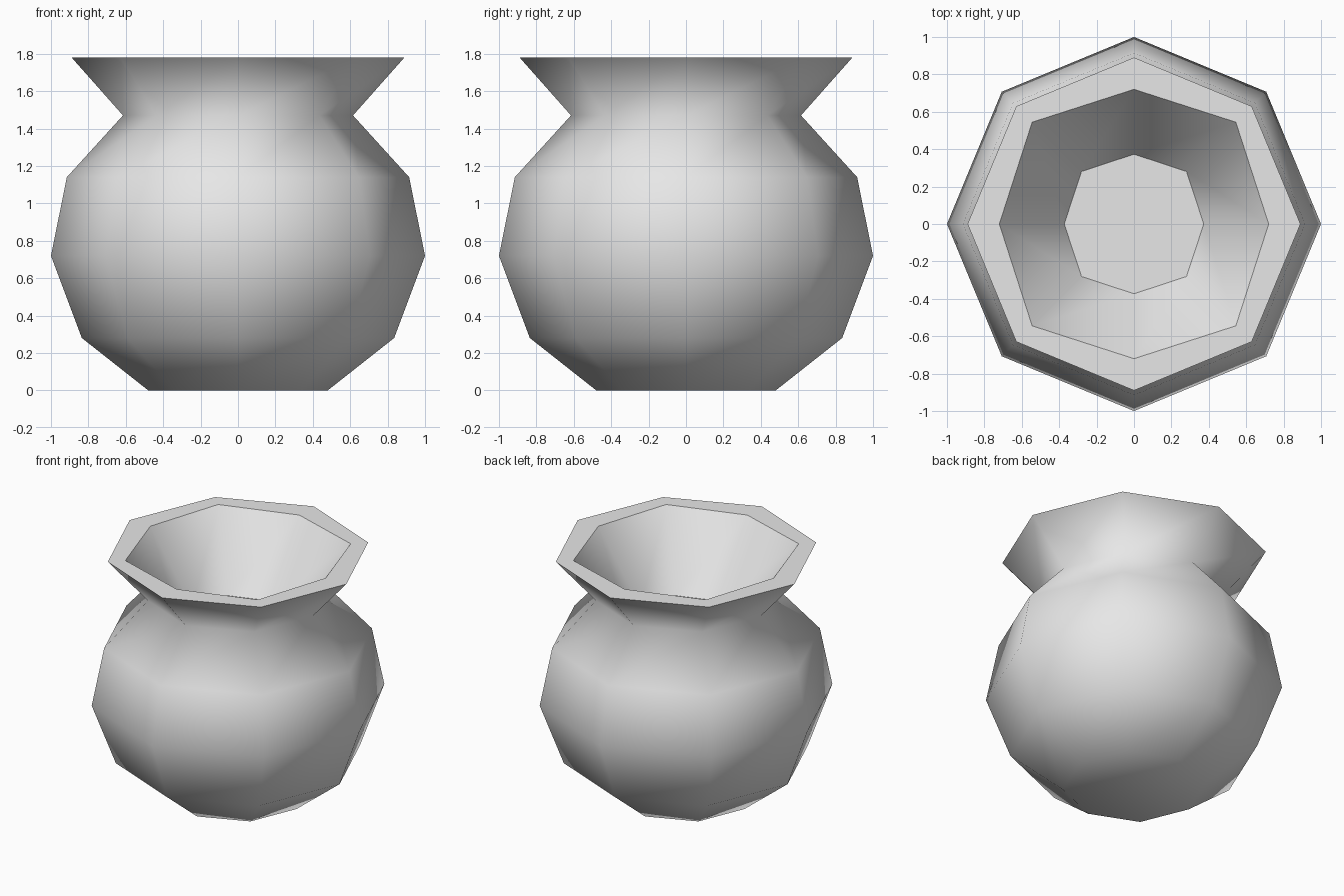
import bpy, bmesh
from math import cos, sin, pi

if "Cube" in bpy.data.objects:
    bpy.data.objects.remove(bpy.data.objects["Cube"], do_unlink=True)

SIDES = 8

# Clay colour
clay = bpy.data.materials.new("light_grey")
clay.use_nodes = True
grey = (0.8, 0.8, 0.8, 1.0)
clay.diffuse_color = grey
clay.node_tree.nodes["Principled BSDF"].inputs["Base Color"].default_value = grey

# Rings from the base, up the outside, over the rim and down to the inner floor:
# (radius on the axes, radius on the diagonals, height, has a hard edge)
profile = [
    (0.48, 0.48, 0.0, False),    # base
    (0.835, 0.835, 0.28, False),
    (1.0, 1.0, 0.72, False),     # belly
    (0.915, 0.915, 1.14, False),
    (0.615, 0.615, 1.47, False), # neck
    (0.89, 0.89, 1.78, True),    # outer rim
    (0.72, 0.77, 1.78, True),    # inner rim
    (0.373, 0.397, 1.275, True), # inner floor
]

bm = bmesh.new()


def add_ring(axis_r, diag_r, z):
    ring = []
    for i in range(SIDES):
        a = 2 * pi * i / SIDES
        r = diag_r if i % 2 else axis_r
        ring.append(bm.verts.new((r * cos(a), r * sin(a), z)))
    return ring


rings = [add_ring(*row[:3]) for row in profile]

# Walls between neighbouring rings
for low, high in zip(rings, rings[1:]):
    for i in range(SIDES):
        j = (i + 1) % SIDES
        bm.faces.new((low[i], low[j], high[j], high[i]))

# Base and inner floor
bm.faces.new(rings[0][::-1])
bm.faces.new(rings[-1])

# Smooth shading with hard edges at the rim and floor
for face in bm.faces:
    face.smooth = True
for row, ring in zip(profile, rings):
    if row[3]:
        for i in range(SIDES):
            bm.edges.get((ring[i], ring[(i + 1) % SIDES])).smooth = False

mesh = bpy.data.meshes.new("pot")
bm.to_mesh(mesh)
bm.free()
mesh.materials.append(clay)
pot = bpy.data.objects.new("pot", mesh)
bpy.context.collection.objects.link(pot)
